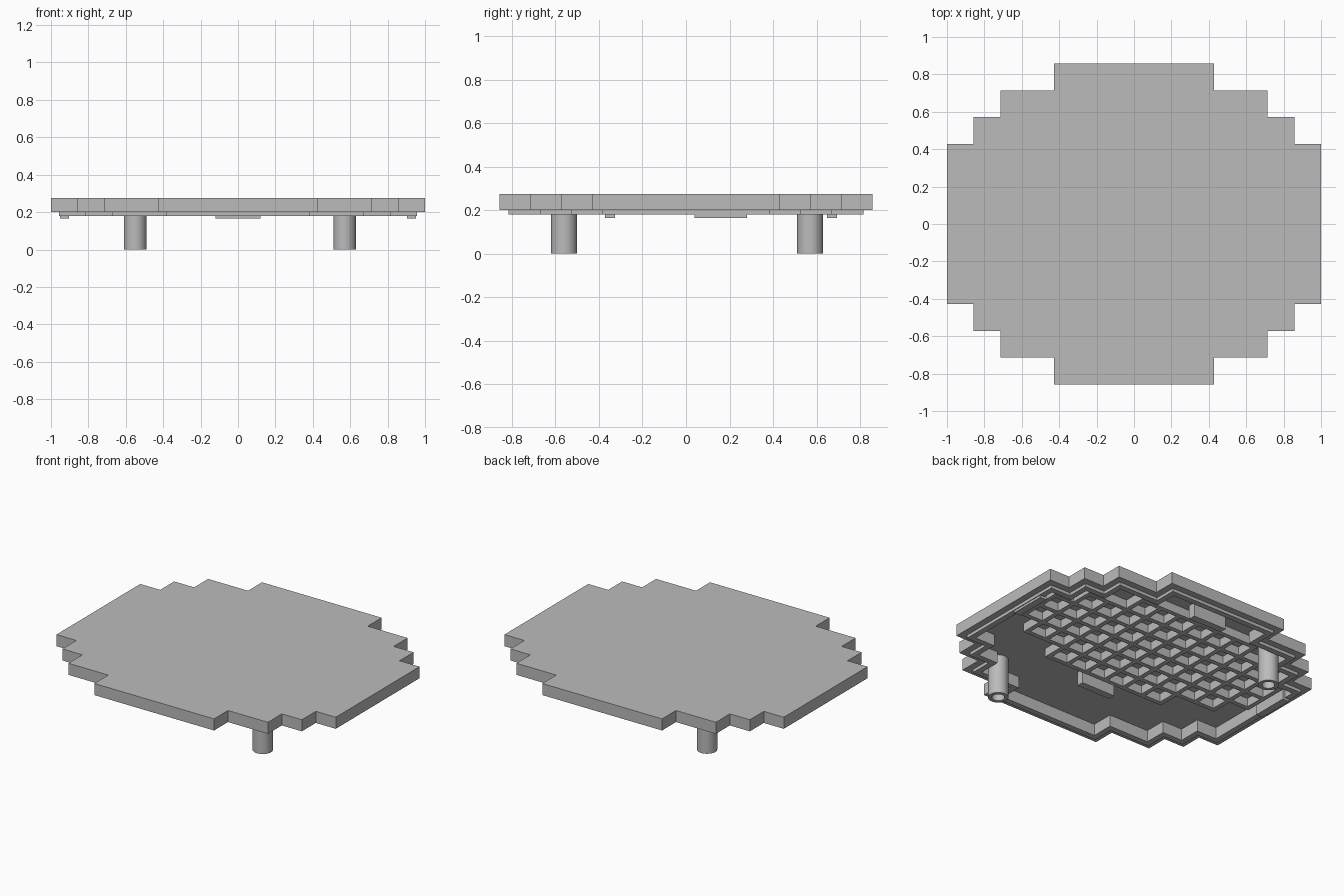
import bpy, bmesh, math
from mathutils import Matrix, Vector

if "Cube" in bpy.data.objects:
    bpy.data.objects.remove(bpy.data.objects["Cube"], do_unlink=True)

grey = bpy.data.materials.new("plain_grey")
grey.use_nodes = True
colour = (0.5, 0.5, 0.5, 1)
grey.diffuse_color = colour
grey.node_tree.nodes["Principled BSDF"].inputs["Base Color"].default_value = colour

PITCH = 1 / 7
TOP, LEDGE, RIM, CEILING = 0.275, 0.2, 0.18, 0.255


def finish(bm, name, smooth=False):
    bmesh.ops.recalc_face_normals(bm, faces=bm.faces)
    mesh = bpy.data.meshes.new(name)
    bm.to_mesh(mesh)
    bm.free()
    mesh.materials.append(grey)
    obj = bpy.data.objects.new(name, mesh)
    bpy.context.collection.objects.link(obj)
    if smooth:
        bpy.ops.object.select_all(action="DESELECT")
        obj.select_set(True)
        bpy.context.view_layer.objects.active = obj
        bpy.ops.object.shade_smooth_by_angle(angle=math.radians(35))
    return obj


def loft(bm, loops, caps):
    """Bridge a list of (flat outline, height) loops of equal length."""
    rings = [[bm.verts.new((x, y, z)) for x, y in pts] for pts, z in loops]
    n = len(rings[0])
    for a, b in zip(rings, rings[1:]):
        for i in range(n):
            j = (i + 1) % n
            bm.faces.new((a[i], a[j], b[j], b[i]))
    if caps:
        bm.faces.new(rings[0])
        bm.faces.new(rings[-1])


def add_box(bm, x0, x1, y0, y1, z0, z1):
    centre = Vector((x0 + x1, y0 + y1, z0 + z1)) / 2
    size = Matrix.Diagonal((x1 - x0, y1 - y0, z1 - z0, 1))
    bmesh.ops.create_cube(bm, size=1, matrix=Matrix.Translation(centre) @ size)


def stepped_outline(inset):
    """Stepped oval, given in pitch units for one quarter and mirrored."""
    steps = [(7, 3), (6, 3), (6, 4), (5, 4), (5, 5), (3, 5), (3, 6)]
    quarter = [(x * PITCH - inset, y * PITCH - inset) for x, y in steps]
    back = quarter[::-1]
    return (quarter + [(-x, y) for x, y in back]
            + [(-x, -y) for x, y in quarter] + [(x, -y) for x, y in back])


def circle(cx, cy, r, n=32):
    return [(cx + r * math.cos(2 * math.pi * i / n),
             cy + r * math.sin(2 * math.pi * i / n)) for i in range(n)]


# Hollow lid with a stepped-in rim underneath
bm = bmesh.new()
loft(bm, [(stepped_outline(0), TOP), (stepped_outline(0), LEDGE),
          (stepped_outline(0.043), LEDGE), (stepped_outline(0.043), RIM),
          (stepped_outline(0.08), RIM), (stepped_outline(0.08), CEILING)], True)
finish(bm, "lid_shell")

# Tubular legs at opposite corners
for name, x, y in (("front_left_leg", 0.57, -0.56), ("back_right_leg", -0.55, 0.57)):
    bm = bmesh.new()
    outer, inner = circle(x, y, 0.06), circle(x, y, 0.038)
    loft(bm, [(outer, CEILING), (outer, 0), (inner, 0), (inner, CEILING)], False)
    finish(bm, name, smooth=True)

# Waffle ribs: a stepped oval of square cells, each shared wall built once
GRID_Y = 0.16
HALF = 0.015
walls = set()
for row, half_count in enumerate((3, 5, 6, 6, 5, 3)):
    for col in range(-half_count, half_count):
        walls |= {(col, row, 1, 0), (col, row + 1, 1, 0),
                  (col, row, 0, 1), (col + 1, row, 0, 1)}
bm = bmesh.new()
for col, row, dx, dy in sorted(walls):
    x, y = col * PITCH, GRID_Y + (row - 3) * PITCH
    add_box(bm, x - HALF, x + dx * PITCH + HALF,
            y - HALF, y + dy * PITCH + HALF, LEDGE, CEILING)
finish(bm, "waffle_ribs")

# Locating tabs around the ribs
for side, name in ((-1, "front_tab"), (1, "back_tab")):
    bm = bmesh.new()
    y = GRID_Y + side * 0.51
    add_box(bm, -0.12, 0.12, y - 0.023, y + 0.023, 0.165, CEILING)
    finish(bm, name)
for side, name in ((-1, "right_tab"), (1, "left_tab")):
    bm = bmesh.new()
    x = side * 0.928
    add_box(bm, x - 0.024, x + 0.024, GRID_Y - 0.12, GRID_Y + 0.12, 0.165, CEILING)
    finish(bm, name)
